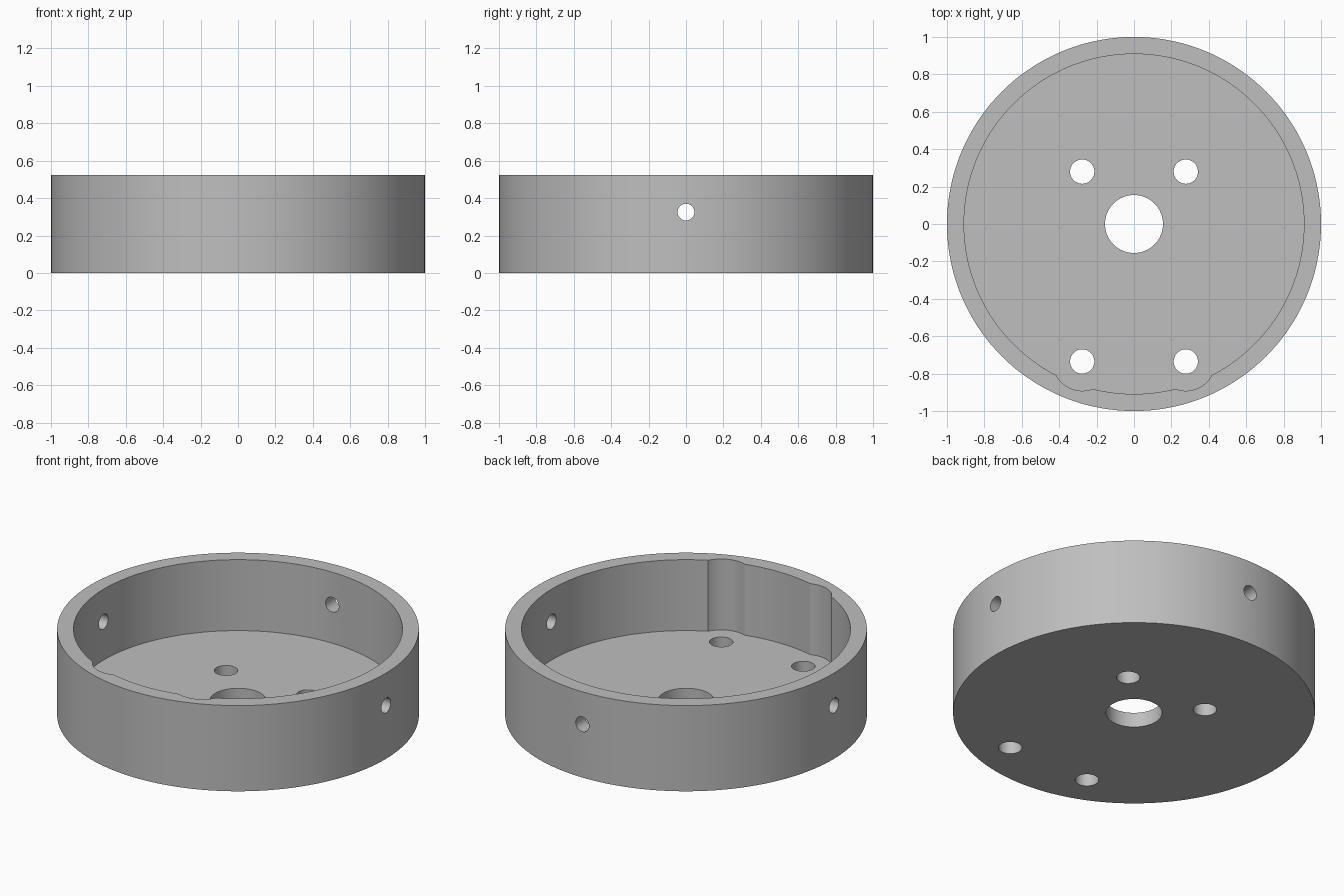
import bpy
from math import radians

cube = bpy.data.objects.get("Cube")
if cube:
    bpy.data.objects.remove(cube, do_unlink=True)

HEIGHT = 0.523
FLOOR = 0.09
HOLE_X, BACK_Y, FRONT_Y = 0.277, 0.28, -0.735

grey = bpy.data.materials.new("plain grey")
grey.use_nodes = True
colour = (0.52, 0.52, 0.52, 1)
grey.diffuse_color = colour
grey.node_tree.nodes["Principled BSDF"].inputs["Base Color"].default_value = colour


def cylinder(name, radius, depth, location, rotation=(0, 0, 0), sides=48):
    bpy.ops.mesh.primitive_cylinder_add(vertices=sides, radius=radius, depth=depth,
                                        location=location, rotation=rotation)
    obj = bpy.context.object
    obj.name = name
    obj.data.materials.append(grey)
    return obj


def cut(target, cutter):
    """Subtract a helper from the target, then discard the helper."""
    cutter.hide_render = True
    mod = target.modifiers.new("cut", "BOOLEAN")
    mod.operation = "DIFFERENCE"
    mod.solver = "EXACT"
    mod.object = cutter
    bpy.context.view_layer.objects.active = target
    bpy.ops.object.modifier_apply(modifier=mod.name)
    bpy.data.objects.remove(cutter, do_unlink=True)


# Round cup body
cup = cylinder("round_cup", 1, HEIGHT, (0, 0, HEIGHT / 2), sides=144)

# Main cavity, open at the top
cut(cup, cylinder("cavity", 0.909, 1, (0, 0, FLOOR + 0.5), sides=144))

# Clearance lobes in the front wall around the two front screw holes
for x in (-HOLE_X, HOLE_X):
    cut(cup, cylinder("lobe", 0.157, 1, (x, FRONT_Y, FLOOR + 0.5), sides=64))

# Central bore and four screw holes through the floor
cut(cup, cylinder("bore", 0.155, 0.4, (0, 0, 0), sides=64))
for x in (-HOLE_X, HOLE_X):
    for y in (BACK_Y, FRONT_Y):
        cut(cup, cylinder("screw_hole", 0.065, 0.4, (x, y, 0)))

# Radial holes through the left, right and back walls
for x, y in ((1, 0), (-1, 0), (0, 1)):
    turn = (0, radians(90), 0) if x else (radians(90), 0, 0)
    cut(cup, cylinder("wall_hole", 0.045, 0.4, (x, y, 0.325), turn, 32))

# Smooth walls with crisp rims
bpy.ops.object.select_all(action="DESELECT")
cup.select_set(True)
bpy.context.view_layer.objects.active = cup
bpy.ops.object.shade_smooth_by_angle(angle=radians(25))
